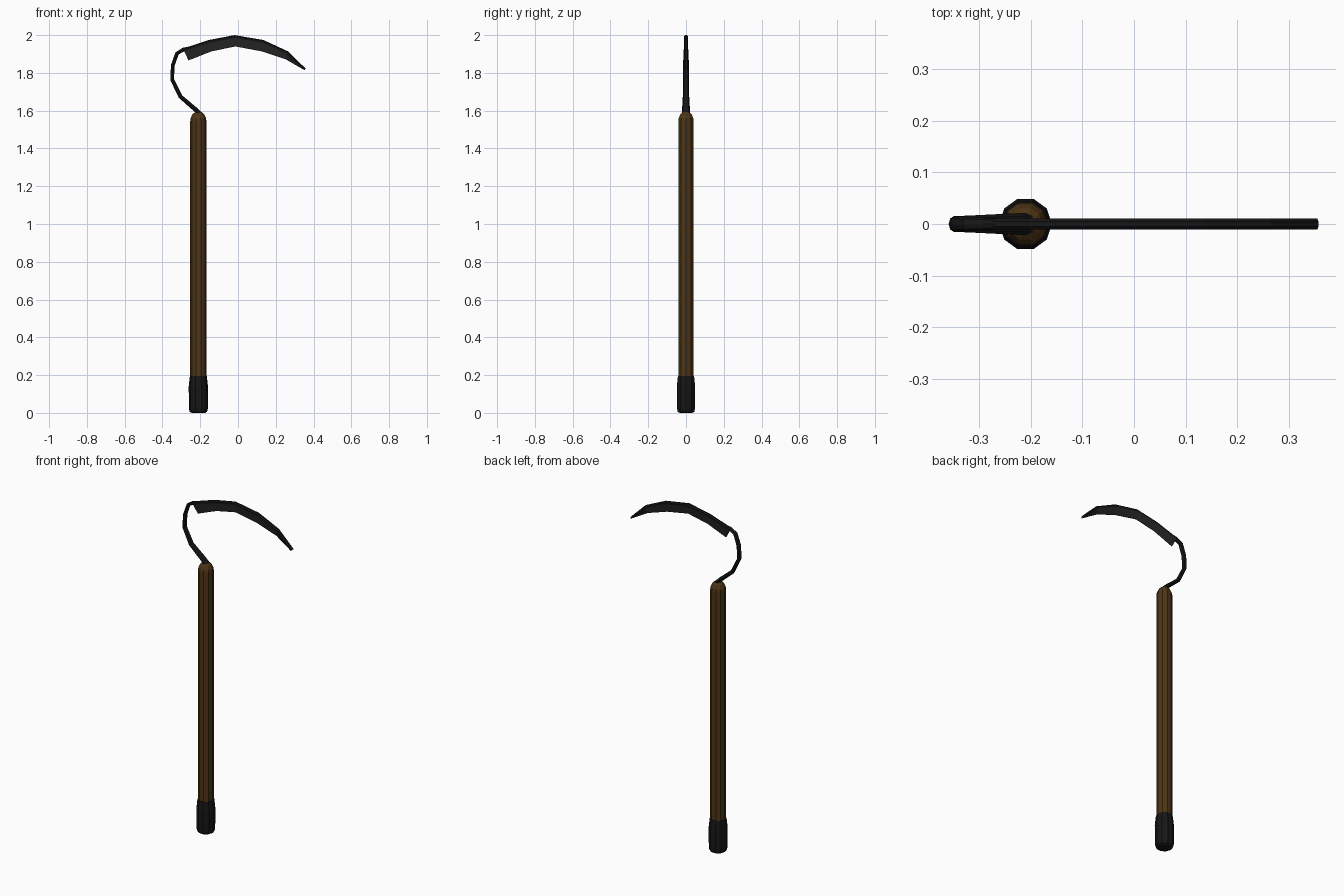
import bpy, bmesh
from math import cos, sin, pi
from mathutils import Vector

if "Cube" in bpy.data.objects:
    bpy.data.objects.remove(bpy.data.objects["Cube"])


def material(name, rgb):
    m = bpy.data.materials.new(name)
    m.diffuse_color = (*rgb, 1)
    m.use_nodes = True
    m.node_tree.nodes["Principled BSDF"].inputs["Base Color"].default_value = m.diffuse_color
    return m


WOOD = material("dark_wood", (0.075, 0.036, 0.008))
BLACK = material("black_iron", (0.008, 0.008, 0.008))
STEEL = material("dark_steel", (0.022, 0.022, 0.022))


def loft(name, rings, mats, pick=None):
    """Skin a list of equal-length closed rings and cap both ends."""
    bm = bmesh.new()
    loops = [[bm.verts.new(p) for p in ring] for ring in rings]
    n = len(loops[0])
    for a, b in zip(loops, loops[1:]):
        for i in range(n):
            f = bm.faces.new((a[i], a[(i + 1) % n], b[(i + 1) % n], b[i]))
            f.material_index = pick(i) if pick else 0
    for end in (loops[0], loops[-1]):
        bm.faces.new(end).material_index = len(mats) - 1
    bmesh.ops.recalc_face_normals(bm, faces=bm.faces)
    me = bpy.data.meshes.new(name)
    bm.to_mesh(me)
    bm.free()
    for m in mats:
        me.materials.append(m)
    ob = bpy.data.objects.new(name, me)
    bpy.context.collection.objects.link(ob)
    return ob


def turned(name, profile, mat, x=-0.21, sides=10):
    """Ten-sided turned part from (radius, z) pairs."""
    rings = [[(x + r * cos(2 * pi * i / sides), r * sin(2 * pi * i / sides), z)
              for i in range(sides)] for r, z in profile]
    return loft(name, rings, [mat])


# Wooden shaft with rounded top, and the black butt cap
turned("shaft", [(0.043, 0.15), (0.043, 1.545), (0.040, 1.562),
                 (0.032, 1.58), (0.018, 1.592)], WOOD)
turned("butt_cap", [(0.036, 0.0), (0.046, 0.006), (0.05, 0.022),
                    (0.051, 0.14), (0.045, 0.195), (0.040, 0.198)], BLACK)

# Curved neck: x, z, half thickness, half width
neck = [(-0.20, 1.58, 0.013, 0.022), (-0.225, 1.606, 0.012, 0.021),
        (-0.305, 1.675, 0.011, 0.017), (-0.349, 1.765, 0.010, 0.015),
        (-0.345, 1.84, 0.010, 0.015), (-0.323, 1.903, 0.010, 0.014),
        (-0.288, 1.924, 0.010, 0.012), (-0.265, 1.929, 0.009, 0.010)]
rings = []
for k, (x, z, t, w) in enumerate(neck):
    p, q = neck[max(k - 1, 0)], neck[min(k + 1, len(neck) - 1)]
    d = Vector((q[0] - p[0], 0, q[1] - p[1])).normalized()
    nrm = Vector((d.z, 0, -d.x))
    rings.append([Vector((x, 0, z)) + nrm * t * cos(a) + Vector((0, w * sin(a), 0))
                  for a in (2 * pi * i / 8 for i in range(8))])
loft("neck", rings, [BLACK])

# Blade: spine x, z and edge x, z at each station
blade = [(-0.292, 1.929, -0.262, 1.866), (-0.155, 1.974, -0.14, 1.914),
         (-0.018, 2.0, -0.014, 1.94), (0.135, 1.974, 0.125, 1.914),
         (0.265, 1.914, 0.252, 1.872), (0.357, 1.824, 0.353, 1.814)]
rings = []
for sx, sz, ex, ez in blade:
    top, edge = Vector((sx, 0, sz)), Vector((ex, 0, ez))
    down = (edge - top).normalized()
    depth = (edge - top).length
    ring = []
    for y, drop in ((-0.005, 0), (0.005, 0), (0.011, 0.006), (0.011, 0.016),
                    (0.001, 1), (-0.001, 1), (-0.011, 0.016), (-0.011, 0.006)):
        ring.append(top + down * min(drop, depth) + Vector((0, y, 0)))
    rings.append(ring)
# Spine faces are black, ground faces are steel
loft("blade", rings, [BLACK, STEEL], lambda i: 1 if i in (3, 4, 5) else 0)
